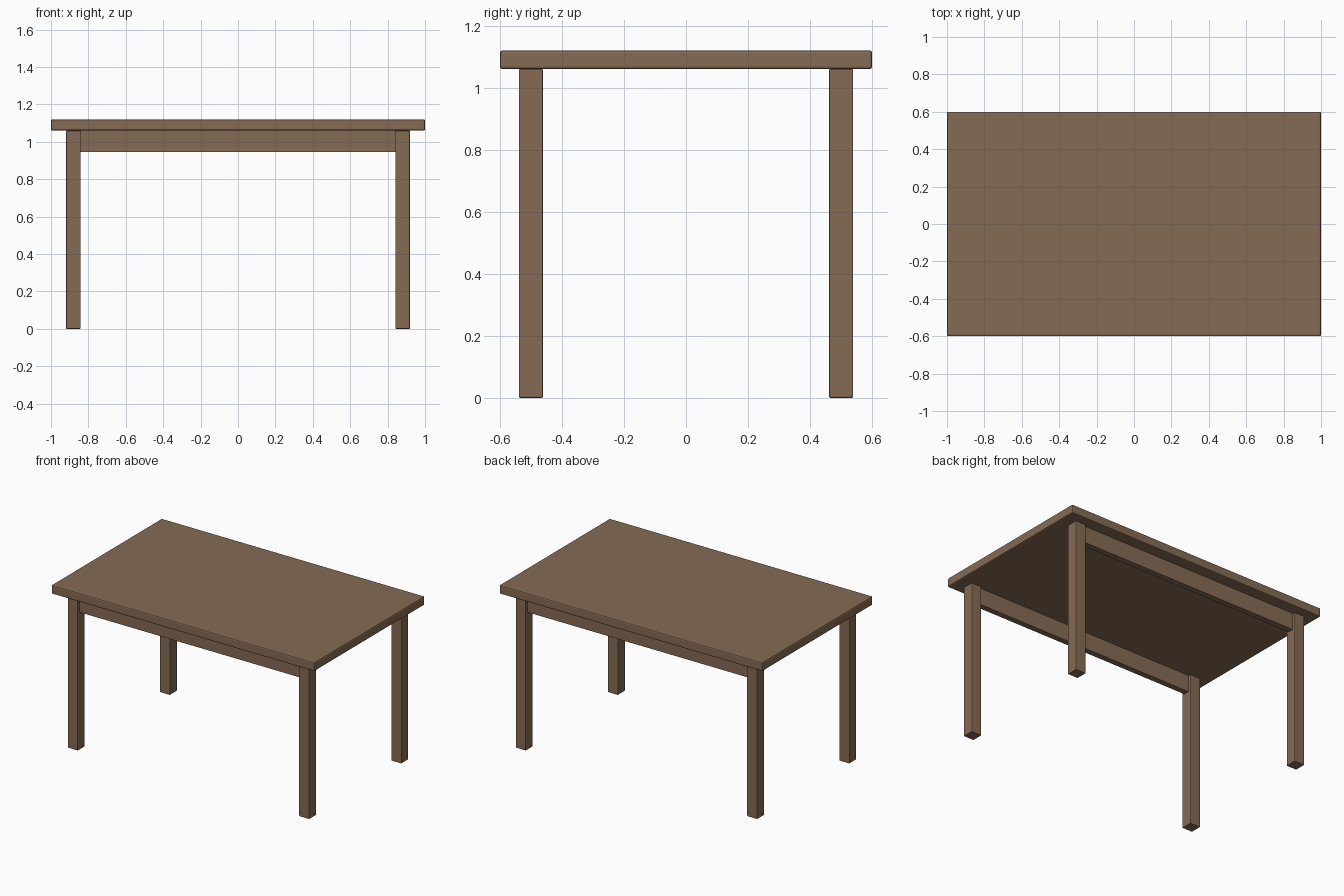
import bpy

cube = bpy.data.objects.get("Cube")
if cube:
    bpy.data.objects.remove(cube, do_unlink=True)

# Brown wood
wood = bpy.data.materials.new("brown wood")
wood.use_nodes = True
colour = (0.235, 0.147, 0.09, 1)
wood.diffuse_color = colour
wood.node_tree.nodes["Principled BSDF"].inputs["Base Color"].default_value = colour


def board(name, centre, size, bevel):
    """Box with slightly softened edges."""
    bpy.ops.mesh.primitive_cube_add(size=1, location=centre)
    obj = bpy.context.object
    obj.name = name
    obj.scale = size
    bpy.ops.object.transform_apply(location=False, rotation=False, scale=True)
    obj.data.materials.append(wood)
    if bevel:
        mod = obj.modifiers.new("soft edges", "BEVEL")
        mod.width = bevel
        mod.segments = 2
    return obj


TOP, UNDER = 1.12, 1.06
LEG, LEG_X, LEG_Y = 0.078, 0.88, 0.5
APRON_H = 0.115

# Table top
board("table_top", (0, 0, (TOP + UNDER) / 2), (2, 1.2, TOP - UNDER), 0.008)

for y_side, y_name in ((-1, "front"), (1, "back")):
    # Legs
    for x_side, x_name in ((-1, "right"), (1, "left")):
        board(f"{y_name}_{x_name}_leg", (x_side * LEG_X, y_side * LEG_Y, UNDER / 2),
              (LEG, LEG, UNDER), 0.004)
    # Long rail between the legs
    board(f"{y_name}_apron", (0, y_side * LEG_Y, UNDER - APRON_H / 2),
          (2 * LEG_X - LEG, 0.04, APRON_H), 0)
